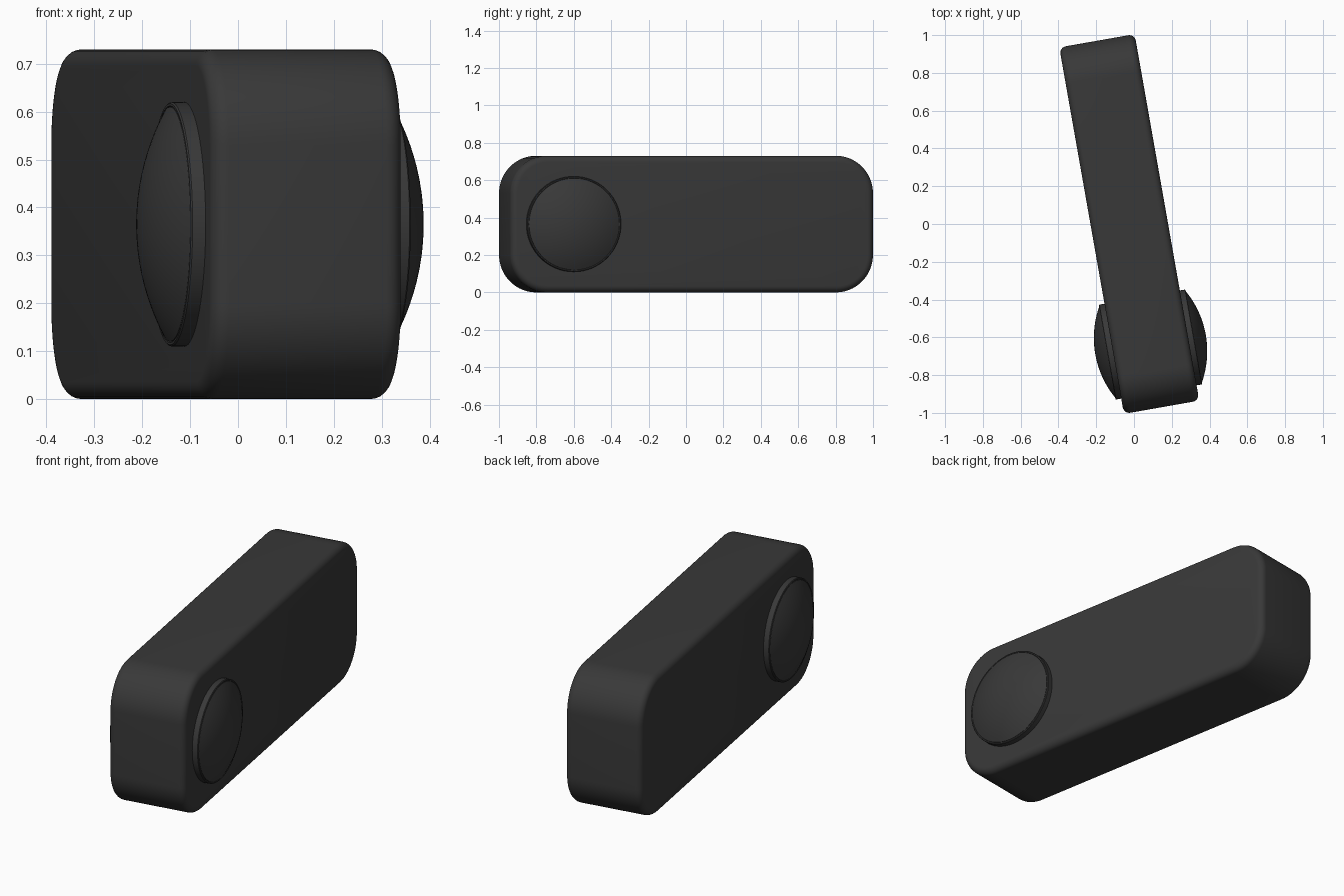
import bpy, bmesh, math
from mathutils import Matrix

if "Cube" in bpy.data.objects:
    bpy.data.objects.remove(bpy.data.objects["Cube"])

ANGLE = math.radians(10)
W, L, H = 0.405, 1.97, 0.73
PLACE = Matrix.Translation((-0.025, 0, H / 2)) @ Matrix.Rotation(ANGLE, 4, 'Z')

dark = bpy.data.materials.new("dark_plastic")
dark.diffuse_color = (0.04, 0.04, 0.04, 1)
dark.use_nodes = True
dark.node_tree.nodes["Principled BSDF"].inputs["Base Color"].default_value = dark.diffuse_color


def make_object(name, bm):
    bmesh.ops.recalc_face_normals(bm, faces=bm.faces)
    mesh = bpy.data.meshes.new(name)
    bm.to_mesh(mesh)
    bm.free()
    mesh.materials.append(dark)
    obj = bpy.data.objects.new(name, mesh)
    bpy.context.collection.objects.link(obj)
    obj.matrix_world = PLACE
    bpy.ops.object.select_all(action='DESELECT')
    obj.select_set(True)
    bpy.context.view_layer.objects.active = obj
    bpy.ops.object.shade_smooth_by_angle(angle=math.radians(35))
    return obj


# Body: slab with large rounded corners on its side profile and soft side edges
bm = bmesh.new()
bmesh.ops.create_cube(bm, size=1, matrix=Matrix.Diagonal((W, L, H, 1)))
cross = [e for e in bm.edges if abs(e.verts[0].co.x - e.verts[1].co.x) > 0.1]
bmesh.ops.bevel(bm, geom=cross, offset=0.2, segments=16, profile=0.5, affect='EDGES')
rims = [e for e in bm.edges if e.calc_face_angle(0) > math.radians(60)]
bmesh.ops.bevel(bm, geom=rims, offset=0.035, segments=6, profile=0.5, affect='EDGES')
make_object("body", bm)


# Domed button on each side: raised rim with a slightly inset spherical cap
def button(name, side):
    rim_x, radius, cap_r, cap_h = 0.233, 0.255, 0.245, 0.064
    sphere_r = (cap_r ** 2 + cap_h ** 2) / (2 * cap_h)
    centre = rim_x + cap_h - sphere_r
    sweep = math.asin(cap_r / sphere_r)
    profile = [(0.15, 0), (0.15, radius), (rim_x - 0.003, radius), (rim_x, radius - 0.003),
               (rim_x, cap_r + 0.002), (rim_x - 0.004, cap_r)]
    for i in range(13):
        a = sweep * (1 - i / 12)
        profile.append((centre + sphere_r * math.cos(a), sphere_r * math.sin(a)))
    bm = bmesh.new()
    verts = [bm.verts.new((side * x, -0.648 + r, 0)) for x, r in profile]
    edges = [bm.edges.new(pair) for pair in zip(verts, verts[1:])]
    bmesh.ops.spin(bm, geom=verts + edges, cent=(0, -0.648, 0), axis=(1, 0, 0),
                   angle=math.tau, steps=64, use_duplicate=False)
    bmesh.ops.remove_doubles(bm, verts=bm.verts, dist=0.0005)
    make_object(name, bm)


button("right_button", 1)
button("left_button", -1)
